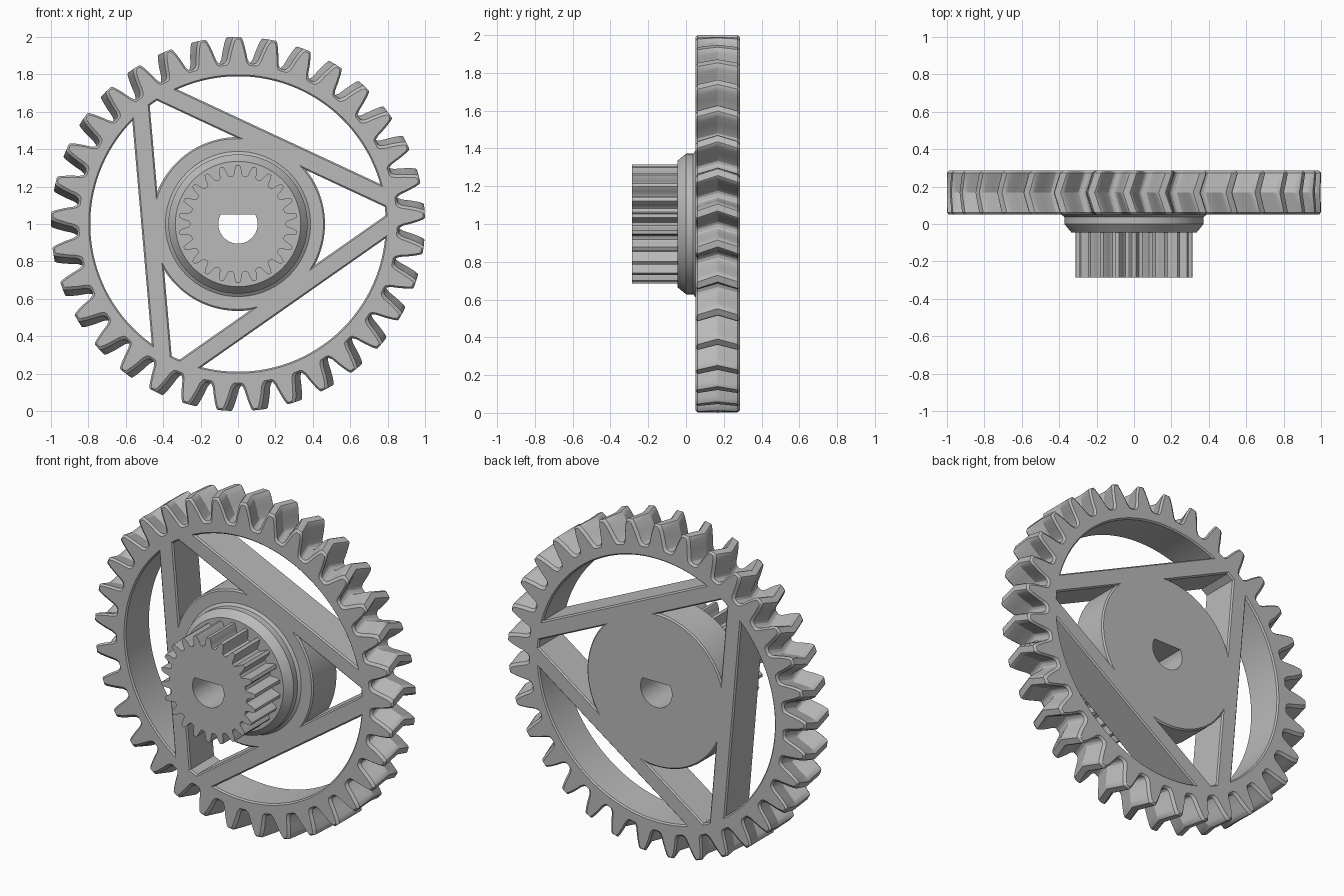
import bpy, bmesh
from math import radians, degrees, sin, cos, acos

cube = bpy.data.objects.get("Cube")
if cube:
    bpy.data.objects.remove(cube, do_unlink=True)

grey = bpy.data.materials.new("plain_grey")
grey.use_nodes = True
grey.diffuse_color = (0.49, 0.49, 0.49, 1)
for node in grey.node_tree.nodes:
    if node.type == 'BSDF_PRINCIPLED':
        node.inputs["Base Color"].default_value = grey.diffuse_color

CENTRE_Z = 1.0
FRONT, BACK = 0.05, 0.285
MID, HALF = (FRONT + BACK) / 2, (BACK - FRONT) / 2
RIM, HUB = 0.79, 0.465             # inner rim and hub disc radii
BAR_IN, BAR_OUT = 0.415, 0.515     # bar edge distances from the axle
BAR_ANGLE = 65


def polar(r, deg):
    return r * cos(radians(deg)), r * sin(radians(deg))


def arc(r, start, end, steps):
    return [polar(r, start + (end - start) * i / steps) for i in range(steps + 1)]


def loft(name, sections):
    """Solid through equal-length outlines, each given as (y, points)."""
    bm = bmesh.new()
    rings = [[bm.verts.new((x, y, z + CENTRE_Z)) for x, z in pts] for y, pts in sections]
    for a, b in zip(rings, rings[1:]):
        for i in range(len(a)):
            j = (i + 1) % len(a)
            bm.faces.new((a[i], a[j], b[j], b[i]))
    bm.faces.new(rings[0])
    bm.faces.new(rings[-1])
    bmesh.ops.recalc_face_normals(bm, faces=bm.faces)
    mesh = bpy.data.meshes.new(name)
    bm.to_mesh(mesh)
    bm.free()
    mesh.materials.append(grey)
    ob = bpy.data.objects.new(name, mesh)
    bpy.context.collection.objects.link(ob)
    return ob


def cut(ob, cutters):
    """Subtract the cutters and bake the result into the mesh."""
    for c in cutters:
        mod = ob.modifiers.new("cut", 'BOOLEAN')
        mod.operation = 'DIFFERENCE'
        mod.solver = 'EXACT'
        mod.object = c
    bpy.context.view_layer.update()
    graph = bpy.context.evaluated_depsgraph_get()
    mesh = bpy.data.meshes.new_from_object(ob.evaluated_get(graph))
    ob.modifiers.clear()
    ob.data = mesh


def smooth(ob, angle=28):
    ob.data.shade_smooth()
    ob.data.set_sharp_from_angle(angle=radians(angle))


def teeth(count, flank, phase, off=0):
    """Gear outline; flank runs root to tip as (radius, half angle)."""
    half = [(r - off, a - degrees(off / r)) for r, a in flank]
    pts = []
    for k in range(count):
        mid = phase + k * 360 / count
        pts += [polar(r, mid - a) for r, a in half]
        pts += [polar(r, mid + a) for r, a in reversed(half)]
    return pts


# Large wheel with chevron teeth and chamfered ends
wheel_flank = [(0.86, 4.9), (0.866, 4.2), (0.885, 3.5), (0.93, 2.75),
               (0.97, 2.0), (0.994, 1.45), (1.0, 1.05)]
sections = []
for y, off in ((FRONT, 0.01), (FRONT + 0.012, 0), (MID, 0), (BACK - 0.012, 0), (BACK, 0.01)):
    twist = 2.3 * (1 - abs(y - MID) / HALF)
    sections.append((y, teeth(33, wheel_flank, 90 + twist, off)))
wheel = loft("large_gear_wheel", sections)


# Openings between the rim, the three bars and the hub disc
def side_window(normal, off):
    r = RIM + off
    a = degrees(acos((BAR_OUT - off) / r))
    return arc(r, normal - a, normal + a, 48)


def corner_window(axis, off):
    outer, inner, line = RIM + off, HUB - off, BAR_IN + off
    a = 60 - degrees(acos(line / outer))
    b = 60 - degrees(acos(line / inner))
    return arc(outer, axis - a, axis + a, 2) + arc(inner, axis + b, axis - b, 28)


def window_cutter(name, outline, angle):
    c = 0.008
    steps = ((FRONT - c, 2 * c), (FRONT + c, 0), (BACK - c, 0), (BACK + c, 2 * c))
    return loft(name, [(y, outline(angle, off)) for y, off in steps])


cutters = []
for k in range(3):
    cutters.append(window_cutter("side_window_cutter", side_window, BAR_ANGLE + 120 * k))
    cutters.append(window_cutter("corner_window_cutter", corner_window, BAR_ANGLE - 60 + 120 * k))

# D-shaped axle hole
flat = degrees(acos(0.05 / 0.105))
hole = arc(0.105, 90 + flat, 450 - flat, 40)
axle_cutter = loft("axle_hole_cutter", [(-0.4, hole), (0.4, hole)])

# Stepped collar on the front of the hub
collar_profile = [(-0.045, 0.335), (0.0, 0.372), (0.038, 0.372), (FRONT, 0.388), (0.06, 0.388)]
collar = loft("hub_collar", [(y, arc(r, 0, 357, 119)) for y, r in collar_profile])

# Small straight-toothed pinion
pinion_flank = [(0.258, 6.2), (0.264, 5.0), (0.285, 3.9), (0.302, 2.9), (0.316, 1.7)]
pinion_outline = teeth(22, pinion_flank, 90)
pinion = loft("small_pinion", [(-0.285, pinion_outline), (0.0, pinion_outline)])

cut(wheel, cutters + [axle_cutter])
cut(collar, [axle_cutter])
cut(pinion, [axle_cutter])
for c in cutters + [axle_cutter]:
    bpy.data.objects.remove(c, do_unlink=True)
for ob in (wheel, collar, pinion):
    smooth(ob)
